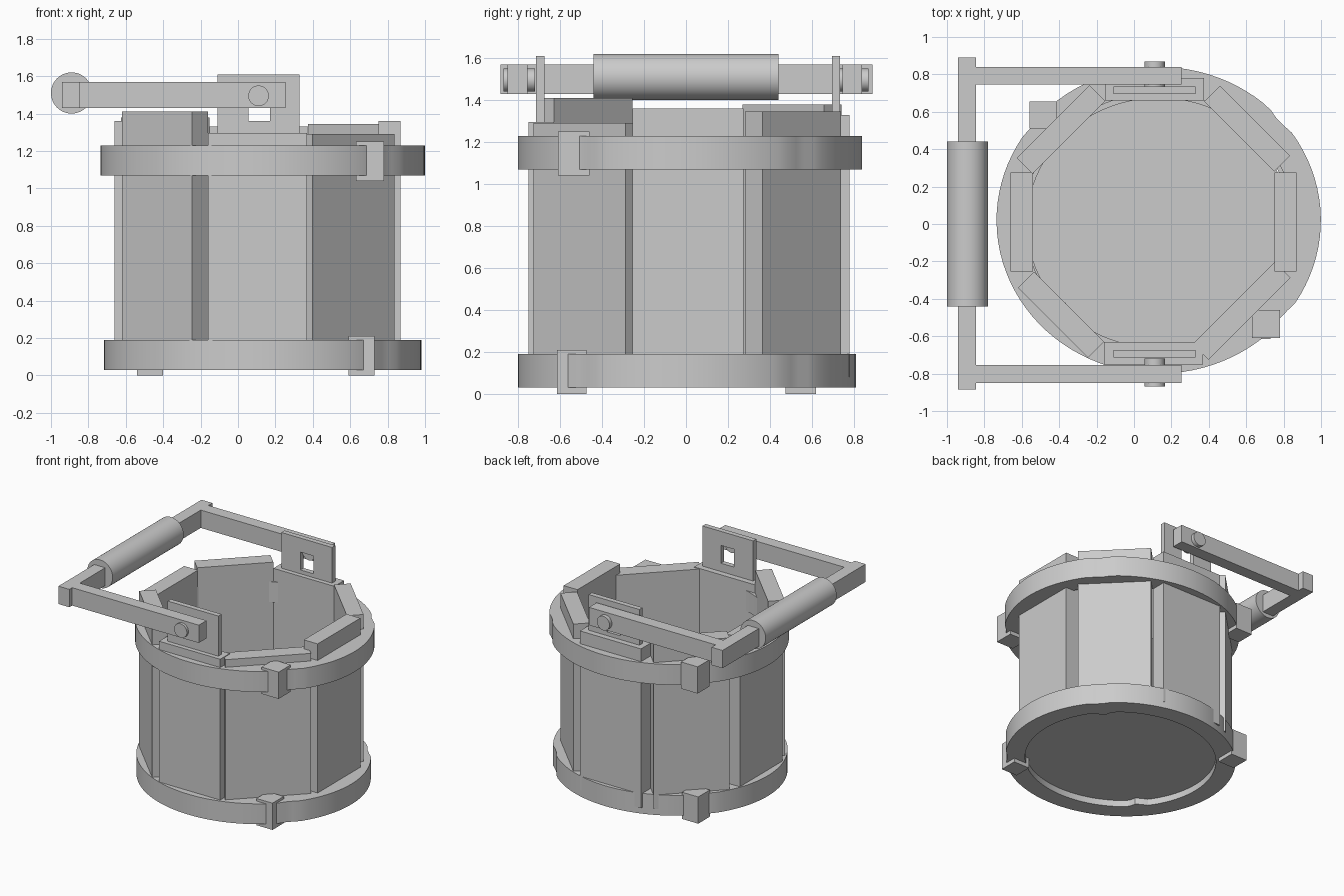
import bpy, bmesh, math
from mathutils import Matrix, Vector

cube = bpy.data.objects.get("Cube")
if cube:
    bpy.data.objects.remove(cube, do_unlink=True)

grey = bpy.data.materials.new("plain_grey")
grey.use_nodes = True
COLOUR = (0.6, 0.6, 0.6, 1)
grey.diffuse_color = COLOUR
grey.node_tree.nodes["Principled BSDF"].inputs["Base Color"].default_value = COLOUR


def finish(name, bm, smooth=False):
    """Turn a bmesh into a named object with the grey material."""
    bmesh.ops.recalc_face_normals(bm, faces=bm.faces)
    mesh = bpy.data.meshes.new(name)
    bm.to_mesh(mesh)
    bm.free()
    mesh.materials.append(grey)
    obj = bpy.data.objects.new(name, mesh)
    bpy.context.collection.objects.link(obj)
    if smooth:
        bpy.ops.object.select_all(action="DESELECT")
        obj.select_set(True)
        bpy.context.view_layer.objects.active = obj
        bpy.ops.object.shade_smooth_by_angle(angle=math.radians(25))
    return obj


def box(name, x, y, z, turn=0):
    """Box from (low, high) ranges, turned about its own vertical axis."""
    centre = Vector([sum(r) / 2 for r in (x, y, z)])
    size = [r[1] - r[0] for r in (x, y, z)]
    bm = bmesh.new()
    matrix = (Matrix.Translation(centre) @ Matrix.Rotation(math.radians(turn), 4, "Z")
              @ Matrix.Diagonal((*size, 1)))
    bmesh.ops.create_cube(bm, size=1, matrix=matrix)
    return finish(name, bm)


def rod(name, x, y, z, radius, axis="Y"):
    """Cylinder along y between two ends, or upright along z."""
    span = y if axis == "Y" else z
    centre = (x, sum(y) / 2, z) if axis == "Y" else (x, y, sum(z) / 2)
    tilt = Matrix.Rotation(math.pi / 2 if axis == "Y" else 0, 4, "X")
    bm = bmesh.new()
    bmesh.ops.create_cone(bm, cap_ends=True, segments=48, radius1=radius, radius2=radius,
                          depth=span[1] - span[0], matrix=Matrix.Translation(centre) @ tilt)
    return finish(name, bm, smooth=True)


def hoop(name, centre, radii, z, inner=0.83, steps=96):
    """Oval ring with small creases where its pieces meet."""
    def crease(angle, seams, depth, width):
        gap = min(abs((angle - s + 180) % 360 - 180) for s in seams)
        return 1 - depth * max(0, 1 - gap / width)

    bm = bmesh.new()
    loops = []
    for i in range(steps):
        deg = 360 * i / steps + 1
        a = math.radians(deg)
        out = crease(deg, (41, 139, 321), 0.02, 6)
        ins = inner * crease(deg, (41, 221), 0.06, 6)
        loops.append([bm.verts.new((centre[0] + radii[0] * k * math.cos(a),
                                    centre[1] + radii[1] * k * math.sin(a), h))
                      for k, h in ((out, z[0]), (out, z[1]), (ins, z[1]), (ins, z[0]))])
    for i, a in enumerate(loops):
        b = loops[(i + 1) % steps]
        for j in range(4):
            k = (j + 1) % 4
            bm.faces.new((a[j], b[j], b[k], a[k]))
    return finish(name, bm, smooth=True)


# Staves: centre x, centre y, length, turn, top height
THICK = 0.12
FOOT = 0.08
staves = {
    "front": (0.105, -0.69, 0.53, 0, 1.295),
    "front_left": (0.575, -0.465, 0.62, 45, 1.29),
    "left": (0.81, 0.01, 0.53, 90, 1.36),
    "back_left": (0.605, 0.51, 0.53, 135, 1.345),
    "back": (0.11, 0.72, 0.53, 0, 1.33),
    "back_right": (-0.39, 0.505, 0.55, 45, 1.38),
    "right": (-0.6, 0.01, 0.53, 90, 1.36),
    "front_right": (-0.39, -0.485, 0.53, 135, 1.41),
}
for side, (x, y, length, turn, top) in staves.items():
    box("stave_" + side, (x - length / 2, x + length / 2),
        (y - THICK / 2, y + THICK / 2), (FOOT, top), turn)

# Floor and hoops
rod("floor", 0.11, 0.01, (FOOT, 0.15), 0.71, axis="Z")
hoop("lower_hoop", (0.132, 0.005), (0.848, 0.805), (0.03, 0.19))
hoop("upper_hoop", (0.132, 0.02), (0.867, 0.82), (1.07, 1.23))

# Clips that join the hoop pieces
box("lower_clip_front", (0.59, 0.73), (-0.615, -0.475), (0, 0.21))
box("lower_clip_back", (-0.54, -0.4), (0.475, 0.62), (0, 0.21))
box("upper_clip_front", (0.63, 0.78), (-0.61, -0.46), (1.04, 1.25))
box("upper_clip_back", (-0.56, -0.415), (0.51, 0.655), (1.04, 1.25))


def bracket(name, y):
    """Upright plate with a square hole, made of four bars."""
    left, right, low, high = -0.11, 0.33, 1.2, 1.61
    hole_x, hole_z = (0.055, 0.17), (1.36, 1.5)
    xs, zs = (left, *hole_x, right), (low, *hole_z, high)
    bm = bmesh.new()
    grid = [[bm.verts.new((x, y[0], z)) for z in zs] for x in xs]
    for i in range(3):
        for j in range(3):
            if (i, j) != (1, 1):
                bm.faces.new((grid[i][j], grid[i + 1][j],
                              grid[i + 1][j + 1], grid[i][j + 1]))
    made = bmesh.ops.extrude_face_region(bm, geom=bm.faces[:], use_keep_orig=True)
    moved = [g for g in made["geom"] if isinstance(g, bmesh.types.BMVert)]
    bmesh.ops.translate(bm, verts=moved, vec=(0, y[1] - y[0], 0))
    bmesh.ops.dissolve_limit(bm, angle_limit=0.01, verts=bm.verts, edges=bm.edges)
    return finish(name, bm)


# Brackets, pins and handle
bracket("front_bracket", (-0.715, -0.675))
bracket("back_bracket", (0.695, 0.735))
rod("front_pin", 0.11, (-0.87, -0.72), 1.495, 0.055)
rod("back_pin", 0.11, (0.72, 0.87), 1.495, 0.055)
BAR = (1.43, 1.57)
box("front_handle_arm", (-0.86, 0.255), (-0.85, -0.755), BAR)
box("back_handle_arm", (-0.86, 0.255), (0.745, 0.84), BAR)
box("handle_crossbar", (-0.94, -0.845), (-0.885, 0.89), BAR)
rod("handle_grip", -0.89, (-0.44, 0.44), 1.51, 0.11)
